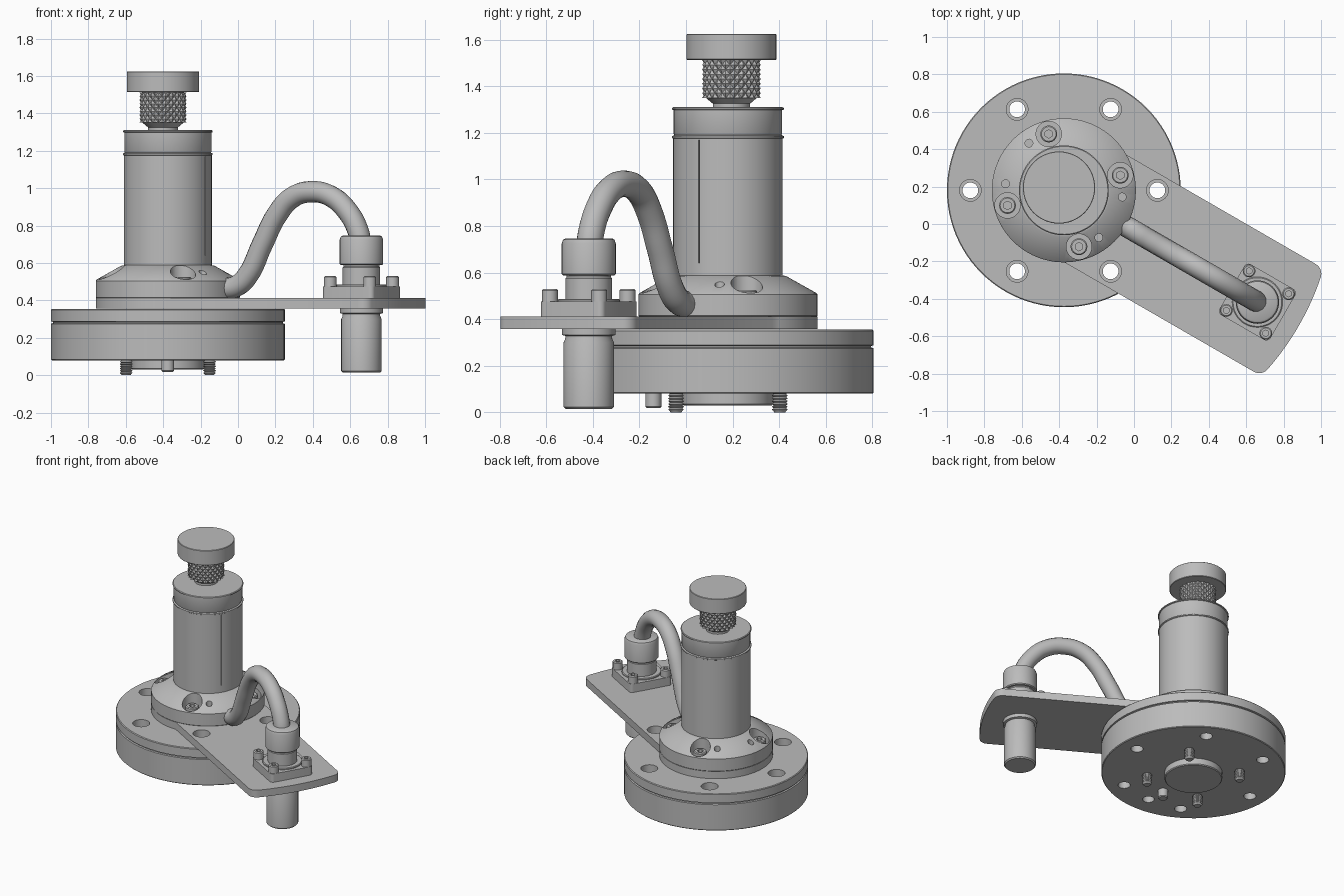
import bpy, bmesh, math
from math import cos, sin, radians, pi
from mathutils import Matrix, Vector

cube = bpy.data.objects.get("Cube")
if cube:
    bpy.data.objects.remove(cube, do_unlink=True)

metal = bpy.data.materials.new("plain grey metal")
metal.use_nodes = True
grey = (0.5, 0.5, 0.5, 1)
metal.diffuse_color = grey
metal.node_tree.nodes["Principled BSDF"].inputs["Base Color"].default_value = grey

# Everything is built around the column axis with the arm along +x, then turned
FRAME = Matrix.Translation((-0.375, 0.18, 0)) @ Matrix.Rotation(radians(-30), 4, 'Z')
PLUG = 1.195


def polar(r, deg):
    return (r * cos(radians(deg)), r * sin(radians(deg)))


def finish(bm, name, angle=35):
    bmesh.ops.recalc_face_normals(bm, faces=bm.faces)
    mesh = bpy.data.meshes.new(name)
    bm.transform(FRAME)
    bm.to_mesh(mesh)
    bm.free()
    mesh.materials.append(metal)
    ob = bpy.data.objects.new(name, mesh)
    bpy.context.collection.objects.link(ob)
    smooth(ob, angle)
    return ob


def smooth(ob, angle=35):
    bpy.ops.object.select_all(action='DESELECT')
    ob.select_set(True)
    bpy.context.view_layer.objects.active = ob
    bpy.ops.object.shade_smooth_by_angle(angle=radians(angle))


def add_lathe(bm, profile, at=(0, 0), seg=32, turn=0):
    rings = [[bm.verts.new((at[0] + r * cos(2 * pi * i / seg + turn),
                            at[1] + r * sin(2 * pi * i / seg + turn), z))
              for i in range(seg)] for r, z in profile]
    for a, b in zip(rings, rings[1:]):
        for i in range(seg):
            j = (i + 1) % seg
            bm.faces.new((a[i], a[j], b[j], b[i]))
    bm.faces.new(rings[0][::-1])
    bm.faces.new(rings[-1])


def lathe(name, profile, spots=((0, 0),), seg=32, turn=0, angle=35):
    bm = bmesh.new()
    for at in spots:
        add_lathe(bm, profile, at, seg, turn)
    return finish(bm, name, angle)


def rod(r, low, high):
    return [(r, low), (r, high)]


def prism(name, outline, low, high):
    bm = bmesh.new()
    face = bm.faces.new([bm.verts.new((x, y, low)) for x, y in outline])
    top = bmesh.ops.extrude_face_region(bm, geom=[face])["geom"]
    bmesh.ops.translate(bm, vec=(0, 0, high - low),
                        verts=[v for v in top if isinstance(v, bmesh.types.BMVert)])
    return finish(bm, name)


def cut(ob, cutter):
    cutter.hide_render = True
    bpy.context.view_layer.objects.active = ob
    mod = ob.modifiers.new("cut", 'BOOLEAN')
    mod.operation, mod.solver, mod.object = 'DIFFERENCE', 'EXACT', cutter
    bpy.ops.object.modifier_apply(modifier=mod.name)
    bpy.data.objects.remove(cutter, do_unlink=True)
    smooth(ob)


def arc(r, start, end, steps, cx=0, cy=0):
    return [(cx + p[0], cy + p[1]) for p in
            (polar(r, start + (end - start) * i / steps) for i in range(steps + 1))]


rim_holes = [polar(0.5, 30 + 60 * k) for k in range(6)]

# Round base flange: wide disc, groove, top disc, six stepped holes, one blind hole
base = lathe("base_flange", [(0.62, 0.08), (0.625, 0.085), (0.625, 0.275), (0.615, 0.278),
                             (0.615, 0.285), (0.625, 0.288), (0.625, 0.35), (0.62, 0.355)], seg=96)
cut(base, lathe("cutter", [(0.042, 0), (0.042, 0.283), (0.058, 0.283), (0.058, 0.5)], rim_holes))
cut(base, lathe("cutter", rod(0.04, 0, 0.2), [polar(0.475, -60)]))

# Underside boss, locating peg and threaded bolt ends
lathe("base_boss", [(0.19, 0.03), (0.196, 0.036), (0.196, 0.09)], seg=64)
lathe("locating_peg", [(0.028, 0.018), (0.034, 0.024), (0.034, 0.09)], [polar(0.32, -60)])
thread = [(0.024, 0)] + [(0.034 if i % 2 else 0.027, 0.006 * (i + 1)) for i in range(14)]
lathe("bolt_ends", thread, [polar(0.315, 75 + 90 * k) for k in range(4)], seg=24)

# Arm plate: round about the column, tapering nowhere, with a curved far end
half, corner, reach = 0.332, 0.06, 1.45
inner = half - corner
along = math.sqrt((reach - corner) ** 2 - inner ** 2)
swing = math.degrees(math.atan2(inner, along))
tangent = math.degrees(math.asin(half / 0.385))
outline = (arc(0.385, tangent, 360 - tangent, 48)
           + arc(corner, -90, -swing, 8, along, -inner)
           + arc(reach, -swing, swing, 16)[1:-1]
           + arc(corner, swing, 90, 8, along, inner))
plate = prism("arm_plate", outline, 0.358, 0.412)
cut(plate, lathe("cutter", rod(0.058, 0.2, 0.6), [rim_holes[0], rim_holes[5]]))

# Conical collar with sunk screws and small holes
collar = lathe("collar", [(0.38, 0.41), (0.385, 0.415), (0.385, 0.505), (0.38, 0.512),
                          (0.25, 0.585), (0.235, 0.588)], seg=96)
screw_spots = [polar(0.312, 45 + 90 * k) for k in range(4)]
cut(collar, lathe("cutter", rod(0.068, 0.45, 0.8), screw_spots))
cut(collar, lathe("cutter", rod(0.021, 0.46, 0.8),
                  [polar(0.314, a) for a in (-23.5, 23.5, 156.5, 203.5)], seg=16))


def socket_screws(name, spots, r, low, high):
    heads = lathe(name, [(r, low), (r, high - 0.006), (r - 0.006, high)], spots, seg=24)
    cut(heads, lathe("cutter", rod(r * 0.5, high - 0.03, high + 0.1), spots, seg=6))


socket_screws("collar_screws", screw_spots, 0.045, 0.445, 0.525)

# Column with a narrow seam, shoulder groove and top lip
column = lathe("column", [(0.235, 0.57), (0.235, 1.175), (0.24, 1.178), (0.24, 1.186),
                          (0.23, 1.19), (0.233, 1.196), (0.233, 1.297), (0.24, 1.3),
                          (0.24, 1.306), (0.235, 1.31)], seg=80)
seam = [polar(0.24, -2.5), polar(0.24, -1.5), polar(0.226, -1.5), polar(0.226, -2.5)]
cut(column, prism("cutter", seam, 0.64, 1.17))

# Knurled knob: rows of small pyramids on a short stem
KNOB = (-0.03, 0)
lathe("knob_stem", [(0.08, 1.305), (0.08, 1.325), (0.112, 1.352), (0.112, 1.52)], [KNOB], seg=48)
bm = bmesh.new()
cols, rows = 40, 8
grid = [[bm.verts.new((KNOB[0] + r * cos(2 * pi * i / cols), r * sin(2 * pi * i / cols),
                       1.35 + 0.162 * j / rows))
         for i in range(cols) for r in [0.126 if (i + j) % 2 else 0.114]]
        for j in range(rows + 1)]
for j in range(rows):
    for i in range(cols):
        k = (i + 1) % cols
        a, b, c, d = grid[j][i], grid[j][k], grid[j + 1][k], grid[j + 1][i]
        # Split every cell along its valley
        for tri in (((a, b, c), (a, c, d)) if (i + j) % 2 == 0 else ((a, b, d), (b, c, d))):
            bm.faces.new(tri)
bm.faces.new(grid[0][::-1])
bm.faces.new(grid[-1])
finish(bm, "knurled_grip", 1)
lathe("knob_cap", [(0.19, 1.513), (0.193, 1.516), (0.193, 1.622), (0.19, 1.625)], [KNOB], seg=64)

# Connector on the arm: square flange, corner screws, body and cable sleeve
spot = [(PLUG, 0)]
side = 0.157
flange_outline = []
for k, (sx, sy) in enumerate(((1, 1), (-1, 1), (-1, -1), (1, -1))):
    flange_outline += arc(0.025, 90 * k, 90 * k + 90, 5,
                          PLUG + sx * (side - 0.025), sy * (side - 0.025))
prism("connector_flange", flange_outline, 0.41, 0.475)
corners = [(PLUG + x, y) for x in (-0.122, 0.122) for y in (-0.122, 0.122)]
socket_screws("connector_screws", corners, 0.034, 0.47, 0.53)
lathe("connector_ring", [(0.135, 0.47), (0.135, 0.482), (0.13, 0.486)], spot, seg=48)
lathe("connector_body", [(0.1, 0.47), (0.1, 0.575), (0.096, 0.58), (0.096, 0.6)], spot, seg=48)
lathe("cable_sleeve", [(0.11, 0.588), (0.116, 0.594), (0.116, 0.725), (0.11, 0.741),
                       (0.1, 0.747)], spot, seg=48)

# Connector underside
lathe("lower_plug", [(0.1, 0.015), (0.108, 0.023), (0.108, 0.3), (0.1, 0.318), (0.1, 0.328),
                     (0.115, 0.332), (0.115, 0.36)], spot, seg=48)

# Cable arching from the collar into the sleeve
path = [(0.36, 0.462), (0.425, 0.477), (0.49, 0.53), (0.583, 0.7), (0.675, 0.86),
        (0.768, 0.95), (0.885, 0.981), (1.01, 0.955), (1.115, 0.87), (1.175, 0.77), (1.193, 0.7)]
curve = bpy.data.curves.new("cable", 'CURVE')
curve.dimensions = '3D'
curve.bevel_depth, curve.bevel_resolution, curve.resolution_u = 0.057, 6, 6
curve.use_fill_caps = True
spline = curve.splines.new('BEZIER')
spline.bezier_points.add(len(path) - 1)
for point, (x, z) in zip(spline.bezier_points, path):
    point.co = FRAME @ Vector((x, 0, z))
    point.handle_left_type = point.handle_right_type = 'AUTO'
curve.materials.append(metal)
cable = bpy.data.objects.new("cable", curve)
bpy.context.collection.objects.link(cable)
